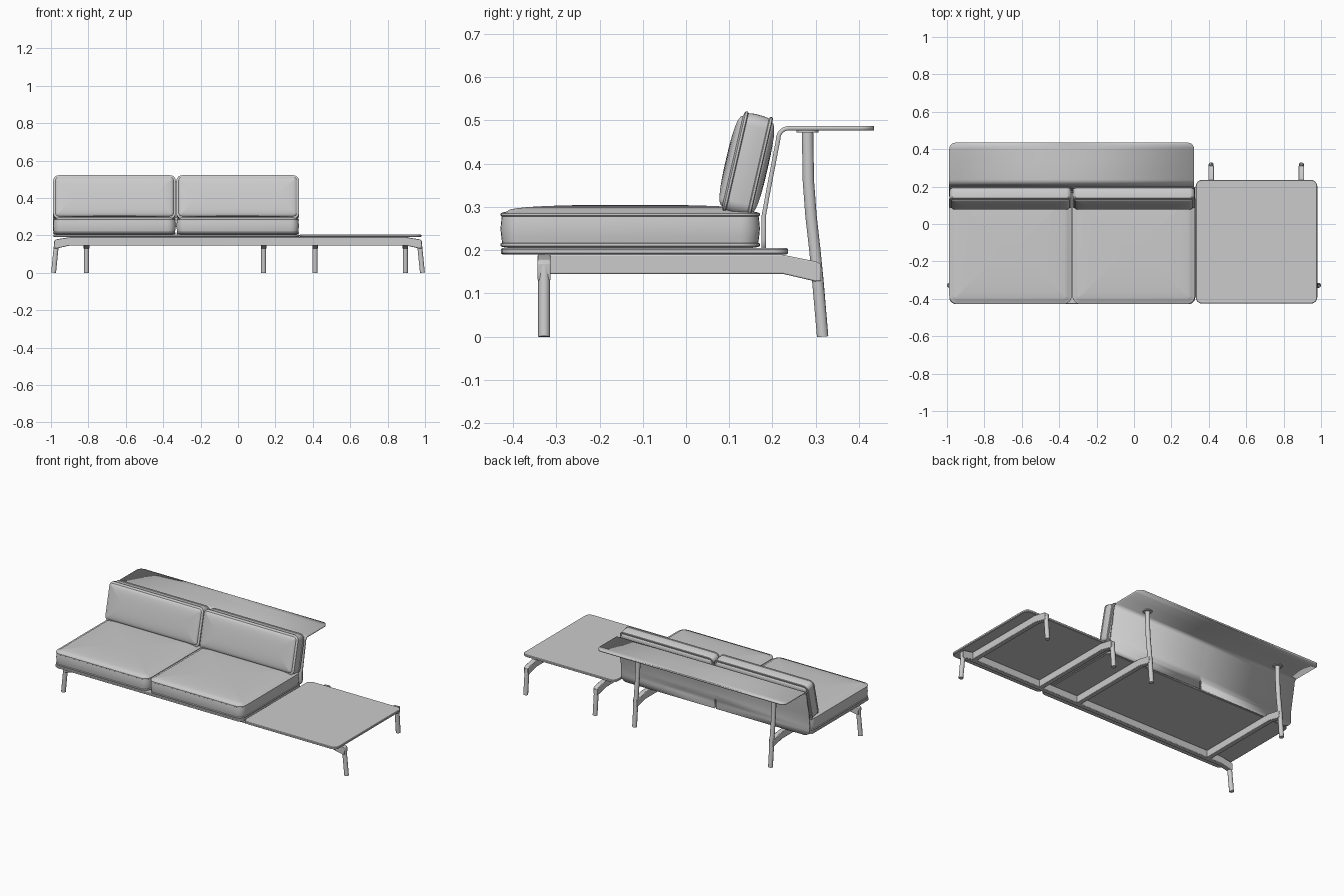
import bpy, bmesh, math
from mathutils import Matrix, Vector

cube = bpy.data.objects.get("Cube")
if cube:
    bpy.data.objects.remove(cube, do_unlink=True)

grey = bpy.data.materials.new("soft_grey")
grey.use_nodes = True
grey.diffuse_color = (0.6, 0.6, 0.6, 1)
grey.node_tree.nodes["Principled BSDF"].inputs["Base Color"].default_value = (0.6, 0.6, 0.6, 1)


def finish(name, bm, matrix=None, angle=35):
    bmesh.ops.recalc_face_normals(bm, faces=bm.faces)
    mesh = bpy.data.meshes.new(name)
    bm.to_mesh(mesh)
    bm.free()
    mesh.materials.append(grey)
    mesh.shade_smooth()
    mesh.set_sharp_from_angle(angle=math.radians(angle))
    obj = bpy.data.objects.new(name, mesh)
    if matrix:
        obj.matrix_world = matrix
    bpy.context.collection.objects.link(obj)
    return obj


def rounded_rect(w, d, r, steps=6):
    pts = []
    for k, (sx, sy) in enumerate(((1, 1), (-1, 1), (-1, -1), (1, -1))):
        for i in range(steps + 1):
            a = math.pi / 2 * (k + i / steps)
            pts.append((sx * (w / 2 - r) + r * math.cos(a), sy * (d / 2 - r) + r * math.sin(a)))
    return pts


def loft(bm, rings):
    rows = [[bm.verts.new(p) for p in ring] for ring in rings]
    n = len(rows[0])
    for a, b in zip(rows, rows[1:]):
        for i in range(n):
            bm.faces.new((a[i], a[(i + 1) % n], b[(i + 1) % n], b[i]))
    bm.faces.new(rows[0])
    bm.faces.new(rows[-1])


def layered(name, w, d, r, levels, matrix):
    """Stack of rounded rectangles given as (inset, height)."""
    bm = bmesh.new()
    loft(bm, [[(x, y, z) for x, y in rounded_rect(w - 2 * i, d - 2 * i, max(r - i, 0.004))]
              for i, z in levels])
    return finish(name, bm, matrix)


def dome(depth, start, z, puff):
    """Inset levels that swell from a seam towards the middle."""
    out = []
    for k in range(8):
        t = k / 7
        out.append((start + (depth / 2 - 0.01 - start) * t * t, z + puff * (1 - (1 - t) ** 2)))
    return out


def piping(z):
    """Small raised welt around the cushion."""
    return [(0.003, z - 0.005), (0, z - 0.003), (0, z + 0.002), (0.004, z + 0.004)]


def prism(name, profile, width, matrix):
    bm = bmesh.new()
    loft(bm, [[(side * width / 2, t, z) for t, z in profile] for side in (-1, 1)])
    obj = finish(name, bm, matrix)
    bev = obj.modifiers.new("edge", "BEVEL")
    bev.width = 0.003
    bev.segments = 2
    return obj


def tube(name, path, radius=0.0138):
    curve = bpy.data.curves.new(name, "CURVE")
    curve.dimensions = "3D"
    curve.bevel_depth = radius
    curve.bevel_resolution = 3
    curve.use_fill_caps = True
    spline = curve.splines.new("POLY")
    spline.points.add(len(path) - 1)
    for point, co in zip(spline.points, path):
        point.co = (*co, 1)
    curve.materials.append(grey)
    obj = bpy.data.objects.new(name, curve)
    bpy.context.collection.objects.link(obj)
    return obj


# Seat platform and side table top
slab = [(0.004, 0.19), (0, 0.193), (0, 0.202), (0.003, 0.205)]
layered("seat_platform", 1.315, 0.6, 0.035, slab, Matrix.Translation((-0.33, -0.128, 0)))
layered("side_table_top", 0.65, 0.662, 0.035, slab, Matrix.Translation((0.655, -0.095, 0)))

# Seat and back cushions
SEAT_D, BACK_H = 0.6, 0.238
seat_levels = ([(0.02, 0.205), (0.006, 0.207)] + piping(0.213) + [(0.002, 0.23), (0, 0.25), (0.002, 0.27)]
               + piping(0.283) + dome(SEAT_D, 0.014, 0.289, 0.016))
face = dome(BACK_H, 0.012, 0.036, 0.016)
back_levels = ([(i, -z * 0.9) for i, z in reversed(face)] + piping(-0.028)
               + [(0.002, -0.01), (0.001, 0.01)] + piping(0.03) + face)
lean = Matrix.Rotation(math.radians(90 - 13), 4, "X")
for side, x in (("right", -0.6605), ("left", -0.0015)):
    layered(side + "_seat_cushion", 0.655, SEAT_D, 0.045, seat_levels, Matrix.Translation((x, -0.129, 0)))
    layered(side + "_back_cushion", 0.655, BACK_H, 0.03, back_levels,
            Matrix.Translation((x, 0.143, 0.398)) @ lean)

# Folded backboard with shelf: a swept sheet with rounded ends and a centre slot
path = [Vector(p) for p in ((0.18, 0.19), (0.18, 0.245), (0.18, 0.28), (0.189, 0.33), (0.213, 0.455))]
for k in range(7):
    a = math.radians(168 - 78 * k / 6)
    path.append(Vector((0.238 + 0.025 * math.cos(a), 0.457 + 0.025 * math.sin(a))))
path += [Vector((0.33, 0.482)), Vector((0.435, 0.482))]
R, HALF = 0.035, 0.655


def rounded_end(a, b):
    return [a.lerp(b, 1 - math.cos(math.pi / 2 * k / 6)) for k in range(7)]


low_end = path[0] + Vector((0, R))
high_end = path[-1] - Vector((R, 0))
full = rounded_end(path[0], low_end) + path[1:-1] + rounded_end(path[-1], high_end)[::-1]
bm = bmesh.new()
rows = []
for y, z in full:
    gap = min((Vector((y, z)) - path[0]).length, (Vector((y, z)) - path[-1]).length, R)
    half = HALF - R + math.sqrt(max(R * R - (R - gap) ** 2, 0))
    rows.append([bm.verts.new((x, y, z)) for x in (-half, -0.006, 0.006, half)])
for a, b in zip(rows, rows[1:]):
    for i in range(3):
        if i != 1 or b[0].co.z > 0.246:
            bm.faces.new((a[i], a[i + 1], b[i + 1], b[i]))
board = finish("backboard_shelf", bm, Matrix.Translation((-0.333, 0, 0)))
solid = board.modifiers.new("thickness", "SOLIDIFY")
solid.thickness = 0.01
solid.offset = 0

# Front rail with drooping ends
half_rail = [(0.9, 0.19), (0.975, 0.178), (0.983, 0.17), (0.981, 0.13), (0.968, 0.13), (0.9, 0.145)]
rail = half_rail + [(-t, z) for t, z in reversed(half_rail)]
prism("front_rail", rail, 0.03, Matrix.Translation((0, -0.328, 0)) @ Matrix.Rotation(math.radians(-90), 4, "Z"))

# Cross beams with rear arms
arm = [(-0.328, 0.145), (-0.328, 0.19), (0.22, 0.19), (0.3, 0.174), (0.312, 0.168),
       (0.312, 0.128), (0.298, 0.128), (0.225, 0.145)]
FOOT_Y = 0.316
for i, x in enumerate((-0.81, 0.137, 0.412, 0.895)):
    prism(f"cross_beam_{i + 1}", arm, 0.03, Matrix.Translation((x, 0, 0)))
    if i < 2:
        # Tall legs that carry the shelf
        tube(f"shelf_leg_{i + 1}", [(x, FOOT_Y, 0), (x, 0.305, 0.13), (x, 0.298, 0.2), (x, 0.289, 0.28),
                                    (x, 0.283, 0.36), (x, 0.281, 0.478)])
        layered(f"shelf_bracket_{i + 1}", 0.05, 0.05, 0.02, [(0, 0.472), (0, 0.478)],
                Matrix.Translation((x, 0.281, 0)))
    else:
        tube(f"table_back_leg_{i - 1}", [(x, FOOT_Y, 0), (x, 0.302, 0.16)])

# Front legs
for side, s in (("left", 1), ("right", -1)):
    tube(side + "_front_leg", [(s * 0.986, -0.328, 0), (s * 0.969, -0.328, 0.17)])
